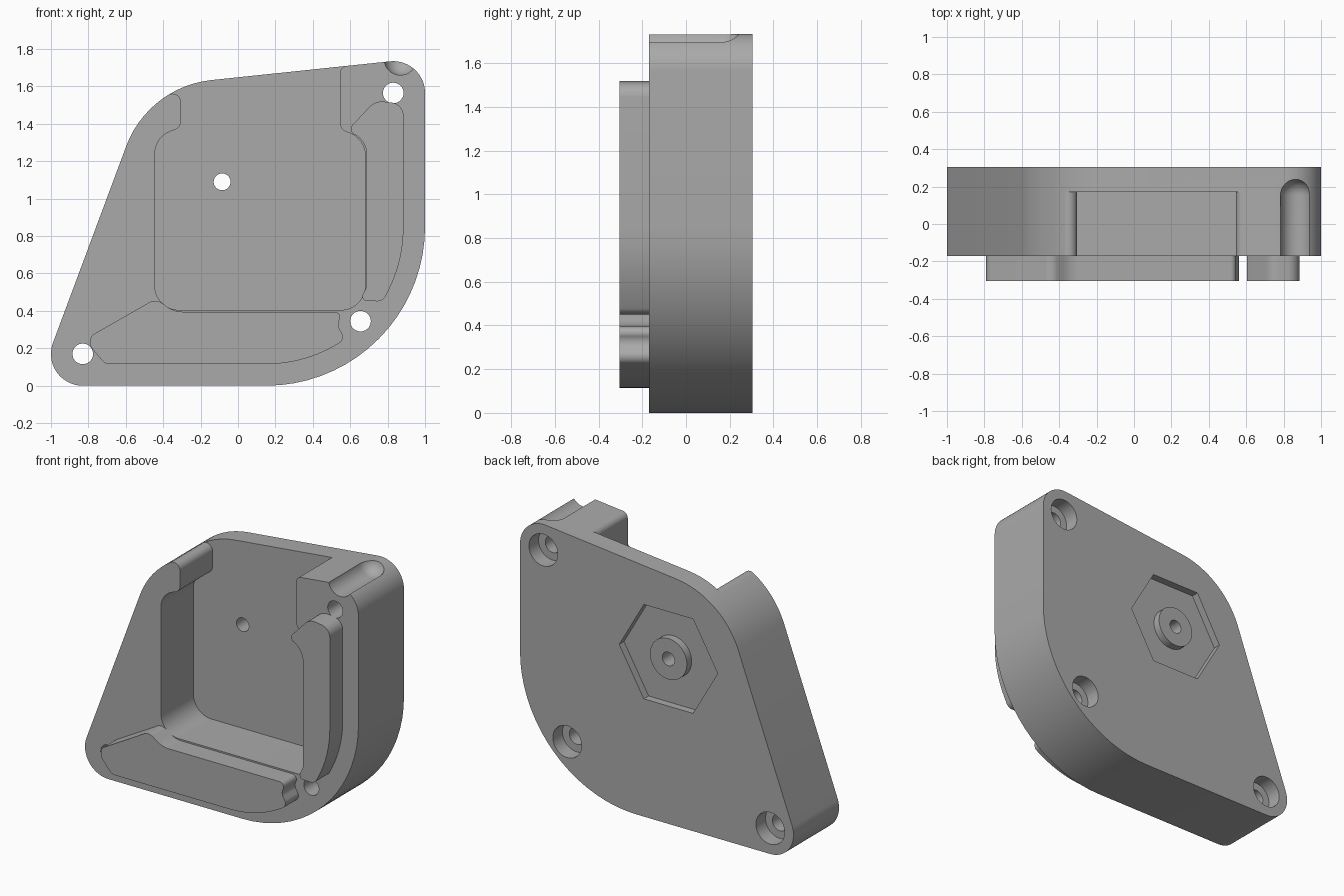
import bpy
import bmesh
from math import acos, atan2, ceil, cos, hypot, pi, radians, sin, tan
from mathutils import Vector

cube = bpy.data.objects.get("Cube")
if cube:
    bpy.data.objects.remove(cube, do_unlink=True)

grey = bpy.data.materials.new("plain grey")
grey.use_nodes = True
grey.diffuse_color = (0.4, 0.4, 0.4, 1)
grey.node_tree.nodes["Principled BSDF"].inputs["Base Color"].default_value = (0.4, 0.4, 0.4, 1)

FRONT, BACK, FLOOR, RIB = -0.17, 0.305, 0.17, -0.305
STEP = radians(5)


def arc(cx, cz, r, a, b):
    n = max(2, ceil(abs(b - a) / STEP))
    return [(cx + r * cos(a + (b - a) * i / n), cz + r * sin(a + (b - a) * i / n))
            for i in range(n + 1)]


def circle(cx, cz, r, n=48, turn=0):
    return [(cx + r * cos(turn + 2 * pi * i / n), cz + r * sin(turn + 2 * pi * i / n))
            for i in range(n)]


def belt(circles):
    """Outline of a belt stretched round circles given counter-clockwise."""
    normals = []
    for i, (x, z, r) in enumerate(circles):
        x2, z2, r2 = circles[(i + 1) % len(circles)]
        normals.append(atan2(z2 - z, x2 - x) - acos((r - r2) / hypot(x2 - x, z2 - z)))
    points = []
    for i, (x, z, r) in enumerate(circles):
        start = normals[i - 1]
        points += arc(x, z, r, start, start + (normals[i] - start) % (2 * pi))
    return points


def rounded(corners):
    """Polygon of (x, z, radius) corners with each corner filleted."""
    points = []
    for i, (x, z, r) in enumerate(corners):
        p = Vector((x, z))
        if not r:
            points.append((x, z))
            continue
        a = (Vector(corners[i - 1][:2]) - p).normalized()
        b = (Vector(corners[(i + 1) % len(corners)][:2]) - p).normalized()
        half = a.angle(b) / 2
        c = p + (a + b).normalized() * r / sin(half)
        t1, t2 = p + a * r / tan(half) - c, p + b * r / tan(half) - c
        start = atan2(t1.y, t1.x)
        sweep = (atan2(t2.y, t2.x) - start + pi) % (2 * pi) - pi
        points += arc(c.x, c.y, r, start, start + sweep)
    return points


def finish(name, bm):
    bmesh.ops.recalc_face_normals(bm, faces=bm.faces)
    mesh = bpy.data.meshes.new(name)
    bm.to_mesh(mesh)
    bm.free()
    mesh.materials.append(grey)
    obj = bpy.data.objects.new(name, mesh)
    bpy.context.collection.objects.link(obj)
    return obj


def prism(name, outline, y0, y1):
    bm = bmesh.new()
    face = bm.faces.new([bm.verts.new((x, y0, z)) for x, z in outline])
    side = bmesh.ops.extrude_face_region(bm, geom=[face])["geom"]
    bmesh.ops.translate(bm, vec=(0, y1 - y0, 0),
                        verts=[v for v in side if isinstance(v, bmesh.types.BMVert)])
    return finish(name, bm)


def select(obj):
    bpy.ops.object.select_all(action="DESELECT")
    obj.select_set(True)
    bpy.context.view_layer.objects.active = obj


def cut(target, cutter):
    select(target)
    mod = target.modifiers.new("cut", "BOOLEAN")
    mod.operation, mod.solver, mod.object = "DIFFERENCE", "EXACT", cutter
    bpy.ops.object.modifier_apply(modifier=mod.name)
    bpy.data.objects.remove(cutter, do_unlink=True)


def groove_cutter(cx, cz, r, y_end):
    """Round-ended bar along y."""
    bm = bmesh.new()
    bmesh.ops.create_uvsphere(bm, u_segments=48, v_segments=24, radius=r)
    for v in bm.verts:
        x, y, z = v.co
        # pole axis along y, with the front half stretched past the front face
        depth = y_end - r + z if z > -0.001 else FRONT - 0.2 + z
        v.co = (cx + x, depth, cz + y)
    return finish("groove_cutter", bm)


# Housing outline
screws = [(-0.83, 0.17), (0.655, 0.345), (0.83, 1.565)]
hub = (-0.085, 1.09)
body = prism("housing", belt([(*screws[0], 0.17), (0.15, 0.85, 0.85),
                              (*screws[2], 0.17), (*hub, 0.547)]), FRONT, BACK)

# Pocket, open at the front and the top
pocket = rounded([(-0.445, 0.405, 0.13), (0.68, 0.405, 0.13), (0.68, 1.32, 0.13),
                  (0.545, 1.37, 0.05), (0.545, 1.706, 0.04), (0.7, 1.725, 0),
                  (0.7, 2, 0), (-0.6, 2, 0), (-0.6, 1.41, 0),
                  (-0.305, 1.598, 0.045), (-0.305, 1.38, 0.05), (-0.445, 1.33, 0.13)])
cut(body, prism("pocket_cutter", pocket, FRONT - 0.1, FLOOR))

# Counterbored screw holes
for x, z in screws:
    cut(body, prism("hole_cutter", circle(x, z, 0.055), -0.5, 0.5))
    cut(body, prism("bore_cutter", circle(x, z, 0.105), BACK - 0.1, 0.5))

# Hexagonal recess at the back, leaving a round boss with a hole
recess = prism("recess_cutter", circle(*hub, 0.36, 6), BACK - 0.05, 0.5)
cut(recess, prism("boss_cutter", circle(*hub, 0.135), 0, BACK))
cut(body, recess)
cut(body, prism("hub_hole_cutter", circle(*hub, 0.045), 0, 0.5))

# Grooves on the two sharp corners
for x, z in [(0.868, 1.747), (-1.025, 0.14)]:
    cut(body, groove_cutter(x, z, 0.087, 0.24))

# Raised ribs on the front rim
lower = prism("lower_rib", rounded([
    (-0.71, 0.115, 0.05), (0.35, 0.115, 0.735), (0.575, 0.247, 0.04),
    (0.53, 0.325, 0.05), (0.565, 0.395, 0.03), (-0.34, 0.395, 0.15),
    (-0.44, 0.465, 0.06), (-0.79, 0.265, 0.04), (-0.79, 0.21, 0.04)]), RIB, FRONT + 0.004)
side = prism("side_rib", rounded([
    (0.885, 0.67, 0.735), (0.775, 0.45, 0.05), (0.65, 0.455, 0.025),
    (0.688, 0.53, 0.05), (0.688, 1.32, 0.12), (0.58, 1.36, 0.03),
    (0.735, 1.525, 0.09), (0.885, 1.505, 0.07)]), RIB, FRONT + 0.004)

for obj in (body, lower, side):
    select(obj)
    bpy.ops.object.shade_smooth_by_angle(angle=radians(30))
